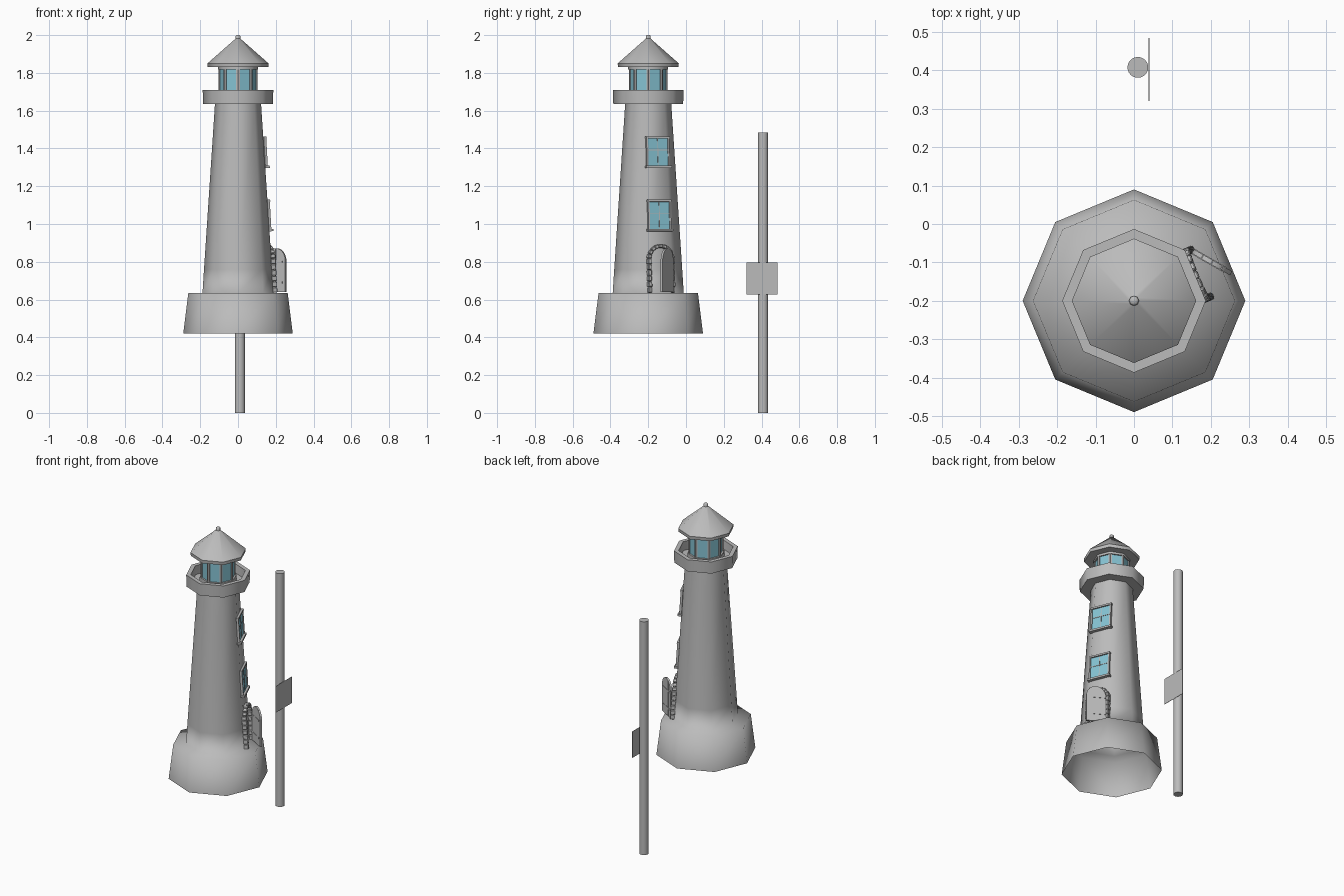
import bpy, bmesh
from math import sin, cos, pi, radians, sqrt, atan2
from mathutils import Matrix, Vector

cube = bpy.data.objects.get("Cube")
if cube:
    bpy.data.objects.remove(cube)

AXIS = Vector((0, -0.2, 0))          # centre line of the tower
FACE = pi / 8                        # direction of the wall with door and windows


def material(name, rgb):
    m = bpy.data.materials.new(name)
    m.use_nodes = True
    m.diffuse_color = (*rgb, 1)
    m.node_tree.nodes["Principled BSDF"].inputs["Base Color"].default_value = (*rgb, 1)
    return m


STONE = material("grey stone", (0.5, 0.5, 0.5))
GLASS = material("pale blue glass", (0.24, 0.55, 0.66))


def finish(name, bm, mat, angle=None):
    """Turn a bmesh into an object; angle sets smooth shading in degrees."""
    mesh = bpy.data.meshes.new(name)
    bm.to_mesh(mesh)
    bm.free()
    mesh.materials.append(mat)
    ob = bpy.data.objects.new(name, mesh)
    bpy.context.collection.objects.link(ob)
    if angle:
        bpy.ops.object.select_all(action='DESELECT')
        ob.select_set(True)
        bpy.context.view_layer.objects.active = ob
        bpy.ops.object.shade_smooth_by_angle(angle=radians(angle))
    return ob


def lathe(name, profile, mat=STONE, sides=8, angle=50, centre=AXIS, closed=False):
    """Spin (radius, height) points around a vertical axis."""
    bm = bmesh.new()
    rings = []
    for r, z in profile:
        rings.append([bm.verts.new(centre + Vector((r * cos(2 * pi * i / sides),
                                                    r * sin(2 * pi * i / sides), z)))
                      for i in range(sides)])
    pairs = list(zip(rings, rings[1:]))
    if closed:
        pairs.append((rings[-1], rings[0]))
    for a, b in pairs:
        for i in range(sides):
            j = (i + 1) % sides
            bm.faces.new((a[i], a[j], b[j], b[i]))
    bmesh.ops.remove_doubles(bm, verts=bm.verts, dist=1e-5)
    return finish(name, bm, mat, angle)


def box(bm, frame, centre, size, turn=0):
    m = frame @ Matrix.Translation(centre) @ Matrix.Rotation(turn, 4, 'Z') @ Matrix.Diagonal((*size, 1))
    bmesh.ops.create_cube(bm, size=1, matrix=m)


def frame_from(origin, across, up):
    """Local frame: x across, y up, z outward."""
    across, up = across.normalized(), up.normalized()
    m = Matrix((across, up, across.cross(up))).transposed().to_4x4()
    m.translation = origin
    return m


OUT = Vector((cos(FACE), sin(FACE), 0))
ACROSS = Vector((-sin(FACE), cos(FACE), 0))
UP = Vector((0, 0, 1))


def wall_frame(z):
    """Frame on the sloping wall at a given height."""
    radius = 0.188 - 0.066 * (z - 0.635)
    return frame_from(AXIS + OUT * radius * cos(FACE) + UP * z, ACROSS, UP - OUT * 0.061)


# Hollow footing and tower shell
lathe("tower_and_footing", [(0.29, 0.42), (0.263, 0.635), (0.188, 0.635),
                            (0.18, 0.76), (0.125, 1.59), (0.122, 1.64)], angle=100)

# Gallery with parapet around the lantern
lathe("gallery", [(0.0, 1.635), (0.185, 1.635), (0.187, 1.71), (0.16, 1.71),
                  (0.157, 1.655), (0.0, 1.655)])

# Lantern glass, rings and paired corner posts
lathe("lantern_glass", [(0.097, 1.66), (0.097, 1.83)], GLASS, angle=None)
lathe("lantern_sill", [(0.09, 1.655), (0.108, 1.655), (0.108, 1.69), (0.09, 1.69)], closed=True)
lathe("lantern_head", [(0.09, 1.818), (0.106, 1.818), (0.106, 1.835), (0.09, 1.835)], closed=True)
bm = bmesh.new()
for i in range(8):
    a = FACE + i * pi / 4
    out = Vector((cos(a), sin(a), 0))
    f = frame_from(AXIS + out * 0.097 * cos(FACE) + UP * 1.75, Vector((-sin(a), cos(a), 0)), UP)
    for side in (-1, 1):
        box(bm, f, (side * 0.034, 0, 0), (0.009, 0.15, 0.012))
finish("lantern_posts", bm, STONE)

# Roof and finial
lathe("roof", [(0, 1.835), (0.16, 1.83), (0.162, 1.85), (0.012, 1.982), (0, 1.983)], angle=46)
lathe("finial", [(0, 1.975), (0.013, 1.975), (0.013, 1.995), (0.008, 2.0), (0, 2.0)])

# Windows: frame, crossbars, sill and glass
for label, z in (("lower", 1.045), ("upper", 1.38)):
    f = wall_frame(z)
    bm = bmesh.new()
    box(bm, f, (0, 0, 0.003), (0.116, 0.15, 0.004))
    finish(label + "_window_glass", bm, GLASS)
    bm = bmesh.new()
    for side in (-1, 1):
        box(bm, f, (side * 0.061, 0, 0.004), (0.009, 0.16, 0.014))
    box(bm, f, (0, 0.078, 0.005), (0.135, 0.011, 0.016))
    box(bm, f, (0, -0.078, 0.007), (0.145, 0.012, 0.024))
    box(bm, f, (0, 0, 0.005), (0.004, 0.15, 0.004))
    box(bm, f, (0, 0.012, 0.005), (0.116, 0.004, 0.004))
    finish(label + "_window_frame", bm, STONE)

# Stone surround of the doorway
f = wall_frame(0.635)
bm = bmesh.new()
spring, radius = 0.182, 0.066
for i in range(6):
    for side in (-1, 1):
        box(bm, f, (side * radius, (i + 0.5) * spring / 6, 0.008),
            (0.02 if i % 2 else 0.017, spring / 6 - 0.002, 0.03))
for i in range(9):
    a = (i + 0.5) * pi / 9
    box(bm, f, (radius * cos(a), spring + radius * sin(a), 0.008), (0.018, 0.021, 0.03), a)
bmesh.ops.bevel(bm, geom=bm.edges[:], offset=0.003, segments=1, affect='EDGES')
finish("door_surround", bm, STONE)

# Open door leaf made of arched planks
hinge = Vector((0.153, -0.071, 0.64))
f = frame_from(hinge, Vector((0.252, -0.128, 0.64)) - hinge, UP)
width, thick, planks = 0.116, 0.012, 4


def arch(u):
    k = 2 * u / width - 1
    return 0.165 + 0.066 * sqrt(max(0, 1 - k * k))


bm = bmesh.new()
for p in range(planks):
    u0 = p * width / planks + 0.0006
    u1 = (p + 1) * width / planks - 0.0006
    top = [u1 + (u0 - u1) * i / 4 for i in range(5)]
    outline = [(u0, 0), (u1, 0)] + [(u, arch(u)) for u in top]
    face = bm.faces.new([bm.verts.new(f @ Vector((u, v, -thick / 2))) for u, v in outline])
    new = bmesh.ops.extrude_face_region(bm, geom=[face])["geom"]
    bmesh.ops.translate(bm, vec=f.to_3x3() @ Vector((0, 0, thick)),
                        verts=[g for g in new if isinstance(g, bmesh.types.BMVert)])
bmesh.ops.recalc_face_normals(bm, faces=bm.faces)
finish("door_leaf", bm, STONE)

# Hinge straps across the leaf
bm = bmesh.new()
for v in (0.05, 0.16):
    box(bm, f, (width * 0.42, v, 0), (width * 0.84, 0.009, thick + 0.004))
finish("door_straps", bm, STONE)

# Separate pole with a flat sign plate
lathe("pole", [(0, 0), (0.027, 0), (0.027, 1.485), (0, 1.485)], sides=24,
      centre=Vector((0.01, 0.408, 0)))
bm = bmesh.new()
box(bm, Matrix.Translation((0.039, 0.403, 0.712)), (0, 0, 0), (0.002, 0.164, 0.168))
finish("sign_plate", bm, STONE)
